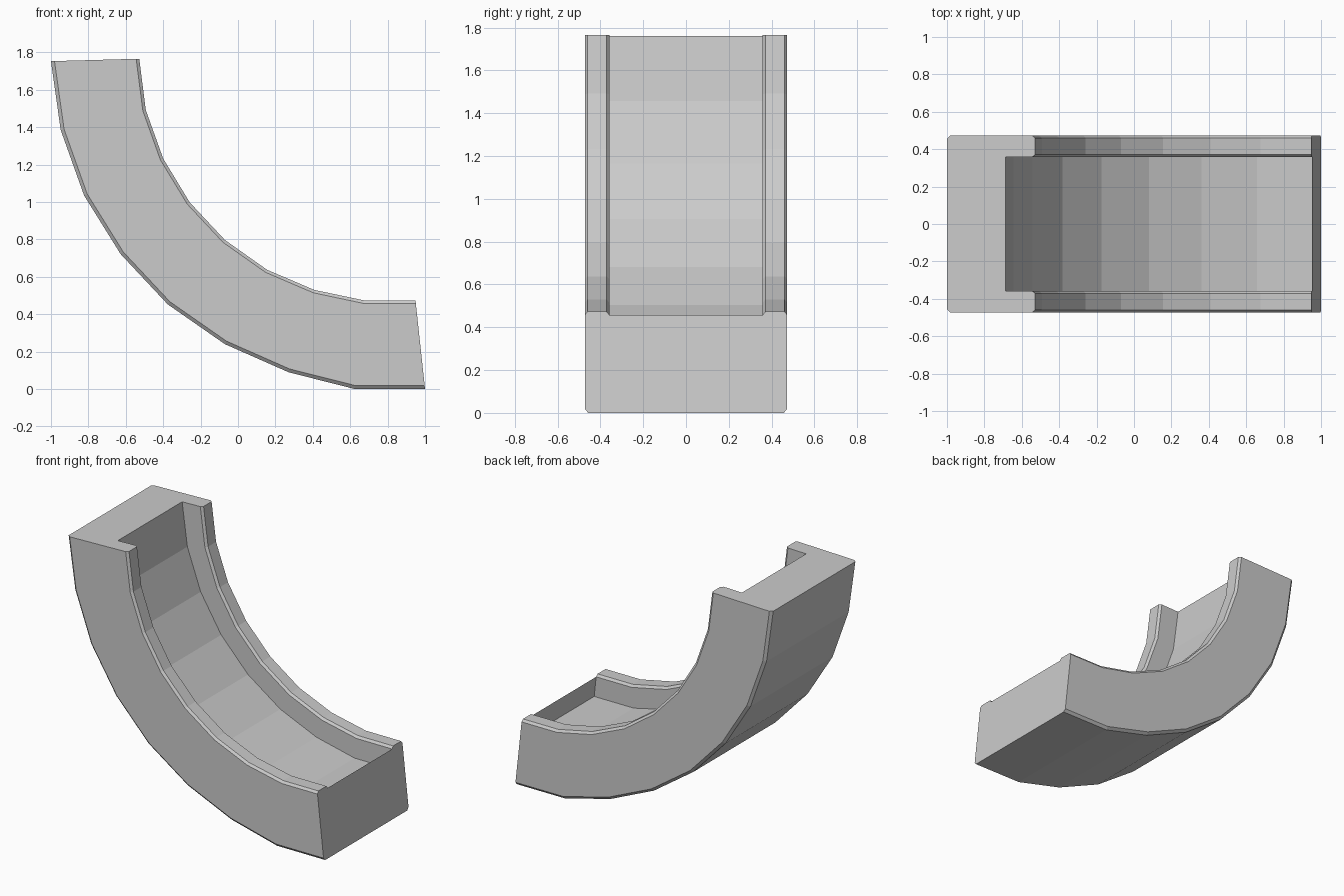
import bpy, bmesh
from mathutils import Vector

if "Cube" in bpy.data.objects:
    bpy.data.objects.remove(bpy.data.objects["Cube"])

# Outer and inner edge lines of the bend, in (x, z)
outer = [(-1, 1.753), (-0.948, 1.385), (-0.823, 1.035), (-0.628, 0.722), (-0.376, 0.453),
         (-0.07, 0.24), (0.27, 0.09), (0.625, 0.0), (1, 0.0)]
inner = [(-0.528, 1.766), (-0.493, 1.492), (-0.4, 1.232), (-0.258, 0.998), (-0.07, 0.797),
         (0.155, 0.638), (0.408, 0.53), (0.675, 0.474), (0.949, 0.474)]

# Half of the chamfered U section: (y, fraction from outer to inner edge)
half = [(0.457, 0), (0.473, 0.04), (0.473, 0.965), (0.46, 1),
        (0.371, 1), (0.358, 0.965), (0.358, 0.665)]
section = half + [(-y, t) for y, t in reversed(half)]

# Sweep the section along the bend
bm = bmesh.new()
rings = []
for a, b in zip(outer, inner):
    ring = []
    for y, t in section:
        p = Vector(a).lerp(Vector(b), t)
        ring.append(bm.verts.new((p.x, y, p.y)))
    rings.append(ring)
n = len(section)
for r, s in zip(rings, rings[1:]):
    for i in range(n):
        j = (i + 1) % n
        bm.faces.new((r[i], r[j], s[j], s[i]))

# End caps
bm.faces.new(rings[0])
bm.faces.new(rings[-1])
bmesh.ops.triangulate(bm, faces=[f for f in bm.faces if len(f.verts) > 4])
bmesh.ops.recalc_face_normals(bm, faces=bm.faces)

mesh = bpy.data.meshes.new("curved_channel")
bm.to_mesh(mesh)
bm.free()
bpy.context.collection.objects.link(bpy.data.objects.new("curved_channel", mesh))
